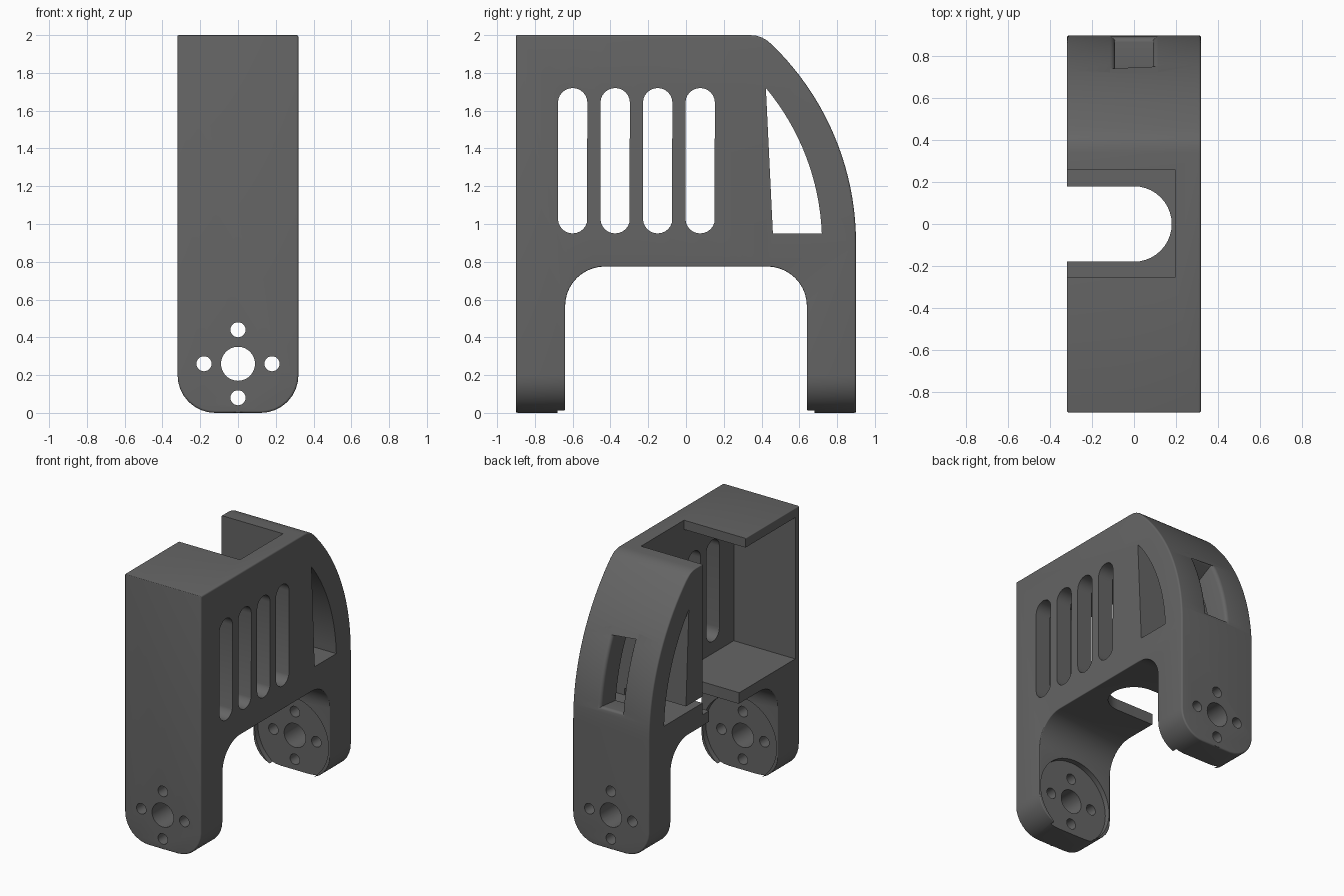
import bpy, bmesh
from math import sin, cos, pi, radians, asin, hypot

if "Cube" in bpy.data.objects:
    bpy.data.objects.remove(bpy.data.objects["Cube"])


def arc(cu, cv, r, a0, a1, n):
    """Points on a circular arc, angles in degrees."""
    return [(cu + r * cos(radians(a0 + (a1 - a0) * i / n)),
             cv + r * sin(radians(a0 + (a1 - a0) * i / n))) for i in range(n + 1)]


def prism(name, pts, axis, lo, hi):
    """Extrude a 2D outline along x (y,z outline), y (x,z) or z (x,y)."""
    def place(u, v, w):
        return {'x': (w, u, v), 'y': (u, w, v), 'z': (u, v, w)}[axis]
    bm = bmesh.new()
    a = [bm.verts.new(place(u, v, lo)) for u, v in pts]
    b = [bm.verts.new(place(u, v, hi)) for u, v in pts]
    bm.faces.new(a)
    bm.faces.new(b[::-1])
    for i in range(len(pts)):
        j = (i + 1) % len(pts)
        bm.faces.new((a[i], b[i], b[j], a[j]))
    bmesh.ops.recalc_face_normals(bm, faces=bm.faces)
    me = bpy.data.meshes.new(name)
    bm.to_mesh(me)
    bm.free()
    ob = bpy.data.objects.new(name, me)
    bpy.context.collection.objects.link(ob)
    return ob


def rect(u0, v0, u1, v1):
    return [(u0, v0), (u1, v0), (u1, v1), (u0, v1)]


def apply_mod(ob, mod):
    bpy.context.view_layer.objects.active = ob
    bpy.ops.object.modifier_apply(modifier=mod.name)


def combine(tool, op='DIFFERENCE'):
    m = body.modifiers.new("combine", 'BOOLEAN')
    m.solver = 'EXACT'
    m.operation = op
    m.object = tool
    apply_mod(body, m)
    bpy.data.objects.remove(tool)


# Main shell: side profile with arch below, soft knee and curved back
CY, CZ, R = -0.56, 0.9, 1.46
back_curve = arc(CY, CZ, R, 46, 0, 20)
ky, kz = back_curve[0]
knee = [((1 - t) ** 2 * 0.34 + 2 * t * (1 - t) * 0.405 + t * t * ky,
         (1 - t * t) * 2 + t * t * kz) for t in (0, 0.25, 0.5, 0.75)]
profile = [(-0.9, 0), (-0.9, 2)] + knee + back_curve
profile += [(0.9, 0), (0.64, 0)]
profile += arc(0.43, 0.565, 0.21, 0, 90, 10) + arc(-0.43, 0.565, 0.21, 90, 180, 10)
profile += [(-0.64, 0)]
body = prism("bracket_body", profile, 'x', -0.32, 0.32)

# Round the leg ends, then weight the outline edges for the softening bevel
bm = bmesh.new()
bm.from_mesh(body.data)
corners = [e for e in bm.edges
           if all(abs(v.co.z) < 1e-4 and abs(v.co.x) > 0.31 for v in e.verts)
           and abs(e.verts[0].co.x - e.verts[1].co.x) < 1e-4]
bmesh.ops.bevel(bm, geom=corners, offset=0.2, segments=8, profile=0.5, affect='EDGES')
layer = bm.edges.layers.float.new("bevel_weight_edge")
for e in bm.edges:
    if len(e.link_faces) == 2 and e.calc_face_angle() > radians(50):
        mid = (e.verts[0].co + e.verts[1].co) / 2
        inner = abs(mid.y) < 0.7 and mid.z < 0.8
        top = mid.z > 1.97
        e[layer] = 0.5 if inner or (top and mid.x < 0.1) else 1.0
bm.to_mesh(body.data)
bm.free()
bev = body.modifiers.new("soft_edges", 'BEVEL')
bev.limit_method = 'WEIGHT'
bev.width = 0.1
bev.segments = 6
apply_mod(body, bev)

# Cavity open to the left, notch in the roof, U notch in the floor
combine(prism("cavity", rect(-0.85, 0.86, 0.26, 1.93), 'x', -0.5, 0.195))
combine(prism("roof_notch", rect(-0.5, -0.255, 0.195, 0.26), 'z', 1.8, 2.2))
combine(prism("floor_notch", [(-0.5, -0.18)] + arc(0, 0, 0.18, -90, 90, 20) + [(-0.5, 0.18)],
              'z', 0.6, 0.95))

# Curved triangular window, and the gap under the strut
r_in = 1.28
a_low, a_high = (180 / pi * asin((z - CZ) / r_in) for z in (0.95, 1.72))
combine(prism("side_window", [(0.46, 0.95)] + arc(CY, CZ, r_in, a_low, a_high, 16),
              'x', -0.5, 0.5))
combine(prism("strut_gap", rect(0.2, 0.95, 0.5, 1.0), 'x', -0.5, 0.195))

# Window through the curved back, with a softened rim
window = arc(CY, CZ, 1.2, 6, 27.5, 1) + arc(CY, CZ, 1.7, 27.5, 6, 1)
combine(prism("back_window", window, 'x', -0.09, 0.09))
bm = bmesh.new()
bm.from_mesh(body.data)
rim = [e for e in bm.edges if len(e.link_faces) == 2 and e.calc_face_angle() > radians(50)
       and all(abs(v.co.x) < 0.095 and v.co.z > 0.97 and v.co.y > 0.6
               and abs(hypot(v.co.y - CY, v.co.z - CZ) - R) < 0.01 for v in e.verts)]
bmesh.ops.bevel(bm, geom=rim, offset=0.025, segments=4, profile=0.5,
                affect='EDGES', clamp_overlap=False)
bm.to_mesh(body.data)
bm.free()

# Vent slots in the right wall
for i in range(4):
    y = -0.6 + 0.225 * i
    slot = arc(y, 1.642, 0.078, 0, 180, 12) + arc(y, 1.028, 0.078, 180, 360, 12)[:-1]
    combine(prism("slot", slot, 'x', 0.1, 0.5))

# Mounts on both legs: inner recess, screw bosses, holes
screws = [(-0.18, 0.26), (0.18, 0.26), (0, 0.44), (0, 0.08)]
for s in (-1, 1):
    lo, hi = sorted((s * 0.5, s * 0.68))
    combine(prism("recess", arc(0, 0.26, 0.31, 0, 352.5, 47), 'y', lo, hi))
    lo, hi = sorted((s * 0.681, s * 0.899))
    for x, z in screws:
        combine(prism("boss", arc(x, z, 0.078, 0, 345, 23), 'y', lo, hi), 'UNION')
for x, z in screws:
    combine(prism("screw_hole", arc(x, z, 0.04, 0, 345, 23), 'y', -1, 1))
combine(prism("centre_hole", arc(0, 0.26, 0.09, 0, 348.75, 31), 'y', -1, 1))

# Dark grey material
mat = bpy.data.materials.new("dark_grey")
mat.diffuse_color = (0.13, 0.13, 0.13, 1)
mat.use_nodes = True
mat.node_tree.nodes["Principled BSDF"].inputs["Base Color"].default_value = mat.diffuse_color
body.data.materials.clear()
body.data.materials.append(mat)

# Smooth shading with crisp cut edges
bpy.context.view_layer.objects.active = body
body.select_set(True)
bpy.ops.object.shade_smooth_by_angle(angle=radians(30))
